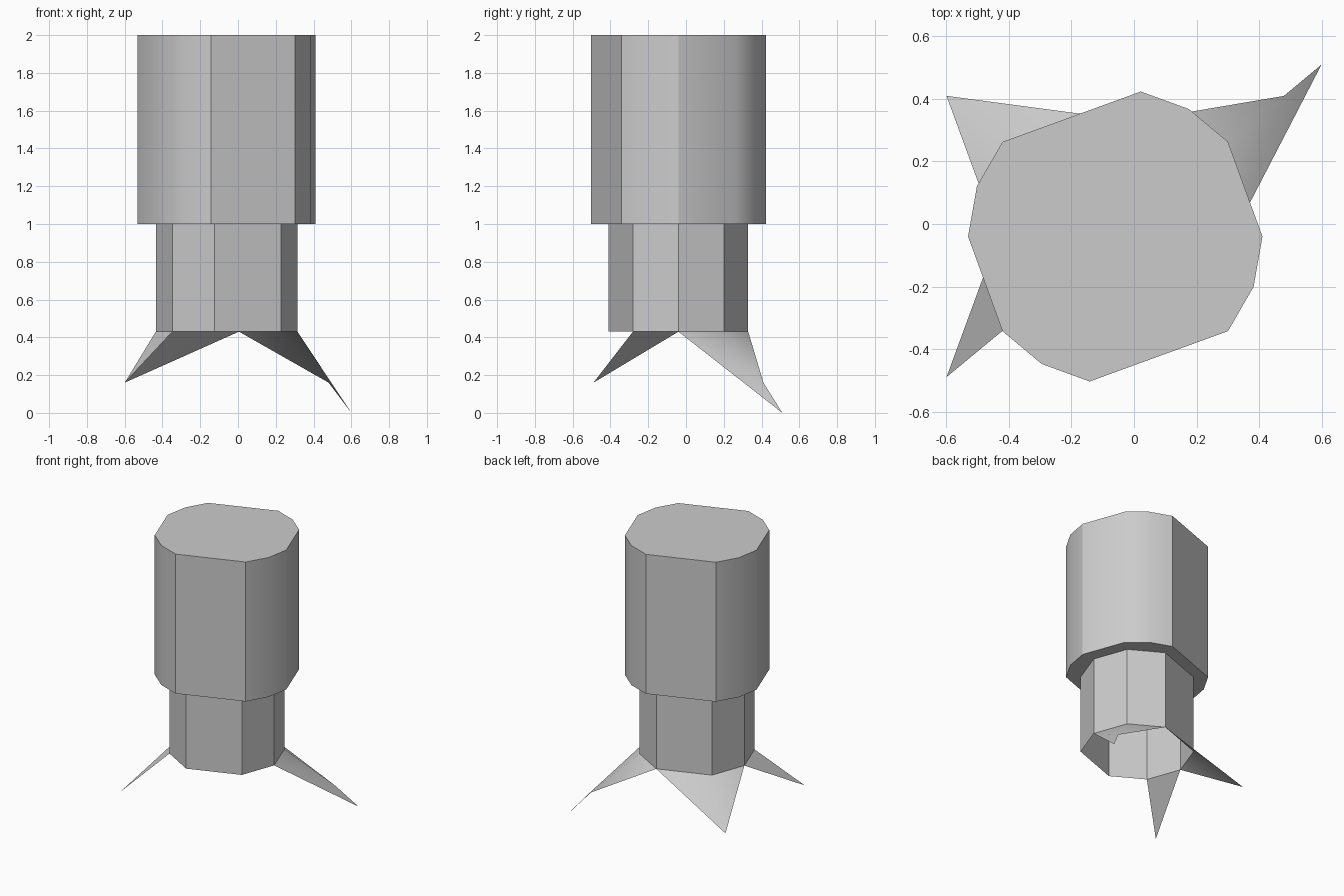
import bpy
import bmesh
from math import cos, sin, radians
from mathutils import Vector

cube = bpy.data.objects.get("Cube")
if cube:
    bpy.data.objects.remove(cube, do_unlink=True)

grey = bpy.data.materials.new("light grey")
grey.use_nodes = True
colour = (0.6, 0.6, 0.6, 1)
grey.diffuse_color = colour
grey.node_tree.nodes["Principled BSDF"].inputs["Base Color"].default_value = colour

CX, CY = -0.06, -0.04            # axis of the body
UPPER_R, LOWER_R = 0.471, 0.375
TOP, STEP, RIM = 2.0, 1.0, 0.43
UPPER_ANGLES = (-140, -120, -100, -40, -20, 0, 40, 60, 80, 140, 160, 180)
LOWER_ANGLES = (-140, -100, -40, 0, 40, 80, 140, 180)


def point(radius, angle, z):
    a = radians(angle)
    return Vector((CX + radius * cos(a), CY + radius * sin(a), z))


def ring(bm, radius, angles, z):
    return [bm.verts.new(point(radius, a, z)) for a in angles]


def walls(bm, low, high):
    for i in range(len(low)):
        j = (i + 1) % len(low)
        bm.faces.new((low[i], low[j], high[j], high[i]))


def finish(bm, name, angle):
    mesh = bpy.data.meshes.new(name)
    bm.to_mesh(mesh)
    bm.free()
    mesh.materials.append(grey)
    obj = bpy.data.objects.new(name, mesh)
    bpy.context.collection.objects.link(obj)
    bpy.ops.object.select_all(action="DESELECT")
    obj.select_set(True)
    bpy.context.view_layer.objects.active = obj
    bpy.ops.object.shade_smooth_by_angle(angle=radians(angle))
    return obj


# Wide upper body with a capped top and a flat shoulder underneath
bm = bmesh.new()
low = ring(bm, UPPER_R, UPPER_ANGLES, STEP)
high = ring(bm, UPPER_R, UPPER_ANGLES, TOP)
walls(bm, low, high)
bm.faces.new(high)
neck = ring(bm, LOWER_R, LOWER_ANGLES, STEP)
loops = [bm.edges.new((neck[i - 1], neck[i])) for i in range(len(neck))]
loops += [bm.edges.get((low[i - 1], low[i])) for i in range(len(low))]
shoulder = bmesh.ops.triangle_fill(bm, edges=loops, use_beauty=True)
for face in shoulder["geom"]:
    if isinstance(face, bmesh.types.BMFace):
        face.normal_update()
        if face.normal.z > 0:
            face.normal_flip()
finish(bm, "upper_body", 30)

# Narrow lower tube, open at the bottom
bm = bmesh.new()
walls(bm, ring(bm, LOWER_R, LOWER_ANGLES, RIM), ring(bm, LOWER_R, LOWER_ANGLES, STEP))
finish(bm, "lower_tube", 30)


# Thin pointed fins flaring from the rim
def fin(name, angles, tips, faces):
    bm = bmesh.new()
    verts = ring(bm, LOWER_R, angles, RIM) + [bm.verts.new(t) for t in tips]
    for f in faces:
        bm.faces.new([verts[i] for i in f])
    finish(bm, name, 80)


fin("front_right_fin", (180, 220), [(-0.6, -0.49, 0.16)], [(0, 2, 1)])
fin("back_right_fin", (80, 140, 180), [(-0.6, 0.41, 0.16)], [(0, 1, 3), (1, 2, 3)])
for f in (bpy.data.objects["back_right_fin"], bpy.data.objects["front_right_fin"]):
    if sum(p.normal.z for p in f.data.polygons) < 0:
        f.data.flip_normals()
fin("back_left_fin", (0, 40, 80), [(0.48, 0.41, 0.16), (0.6, 0.51, 0.0)],
    [(0, 3, 1), (0, 4, 3), (1, 3, 2)])
